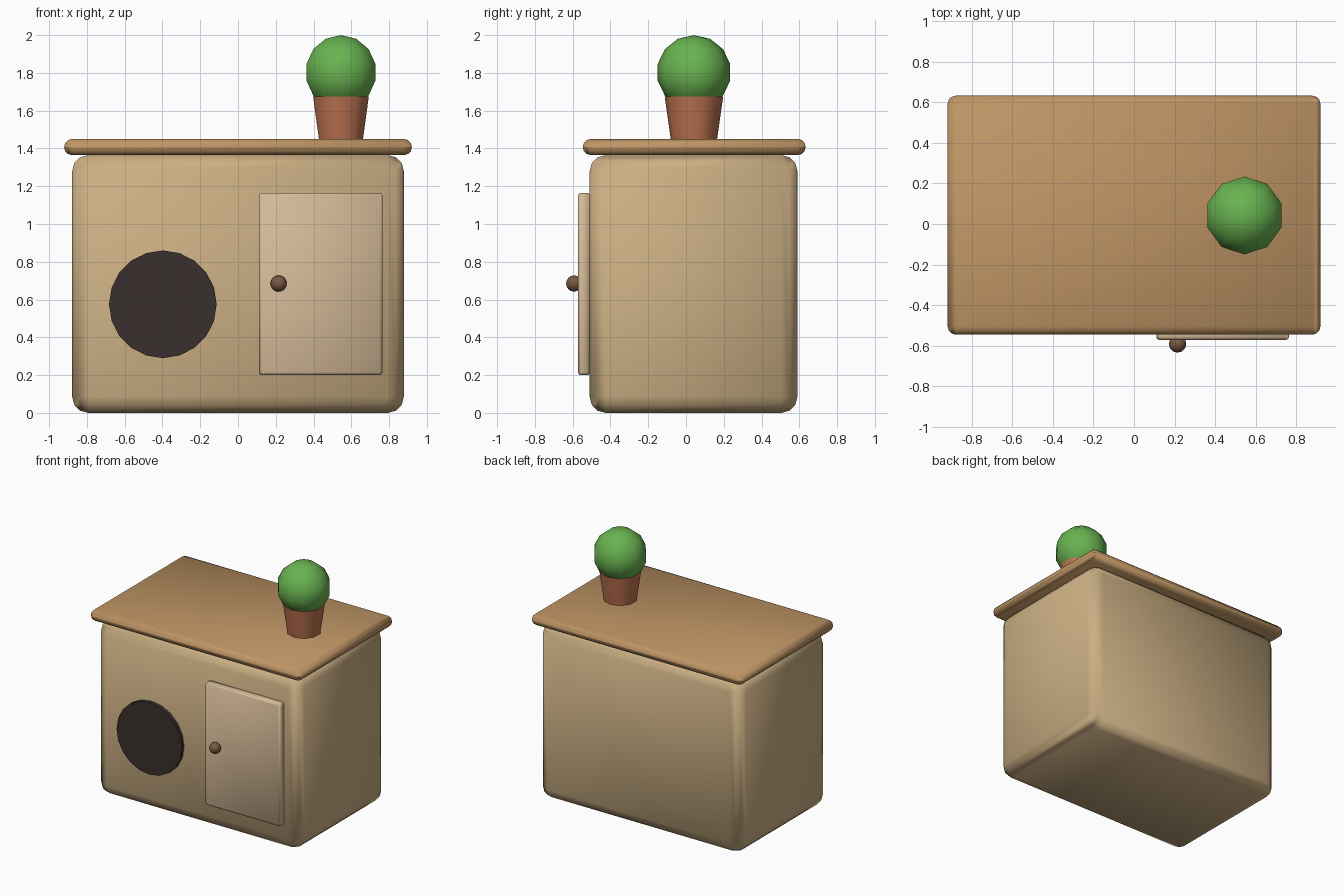
import bpy
from math import radians

if "Cube" in bpy.data.objects:
    bpy.data.objects.remove(bpy.data.objects["Cube"])


def finish(name, color, angle=40):
    ob = bpy.context.object
    ob.name = name
    bpy.ops.object.shade_smooth_by_angle(angle=radians(angle))
    mat = bpy.data.materials.get(color[0]) or bpy.data.materials.new(color[0])
    mat.diffuse_color = (*color[1], 1)
    mat.use_nodes = True
    mat.node_tree.nodes["Principled BSDF"].inputs["Base Color"].default_value = mat.diffuse_color
    ob.data.materials.append(mat)
    return ob


def rounded_box(name, lo, hi, bevel, color):
    center = [(a + b) / 2 for a, b in zip(lo, hi)]
    bpy.ops.mesh.primitive_cube_add(size=1, location=center)
    ob = bpy.context.object
    ob.scale = [b - a for a, b in zip(lo, hi)]
    bpy.ops.object.transform_apply(location=False, rotation=False, scale=True)
    mod = ob.modifiers.new("rounded_edges", 'BEVEL')
    mod.width, mod.segments, mod.harden_normals = bevel, 3, True
    bpy.ops.object.modifier_apply(modifier=mod.name)
    return finish(name, color)


TAN = ("tan", (0.60, 0.43, 0.23))
PALE = ("pale_wood", (0.66, 0.49, 0.31))
WOOD = ("wood", (0.52, 0.30, 0.13))
DARK = ("dark_opening", (0.04, 0.03, 0.027))
BROWN = ("knob_brown", (0.20, 0.10, 0.055))
CLAY = ("clay", (0.50, 0.17, 0.08))
GREEN = ("leaf_green", (0.14, 0.45, 0.08))

# Cabinet, top board and door
rounded_box("cabinet_body", (-0.878, -0.51, 0), (0.878, 0.59, 1.365), 0.085, TAN)
rounded_box("top_board", (-0.92, -0.546, 1.365), (0.92, 0.633, 1.45), 0.04, WOOD)
rounded_box("door", (0.11, -0.572, 0.2), (0.765, -0.508, 1.165), 0.016, PALE)

# Round dark opening, a thin disc standing slightly proud of the front
bpy.ops.mesh.primitive_cylinder_add(vertices=20, radius=0.285, depth=0.06,
                                    location=(-0.398, -0.508, 0.575),
                                    rotation=(radians(90), 0, 0))
finish("round_opening", DARK)

# Door knob
bpy.ops.mesh.primitive_uv_sphere_add(segments=12, ring_count=8, radius=0.043,
                                     location=(0.215, -0.592, 0.685))
finish("door_knob", BROWN, 60)

# Potted plant
bpy.ops.mesh.primitive_cone_add(vertices=10, radius1=0.122, radius2=0.155,
                                depth=0.23, location=(0.545, 0.042, 1.56))
finish("plant_pot", CLAY)
bpy.ops.mesh.primitive_uv_sphere_add(segments=10, ring_count=7, radius=0.197,
                                     location=(0.545, 0.042, 1.803))
finish("plant_foliage", GREEN, 60)
